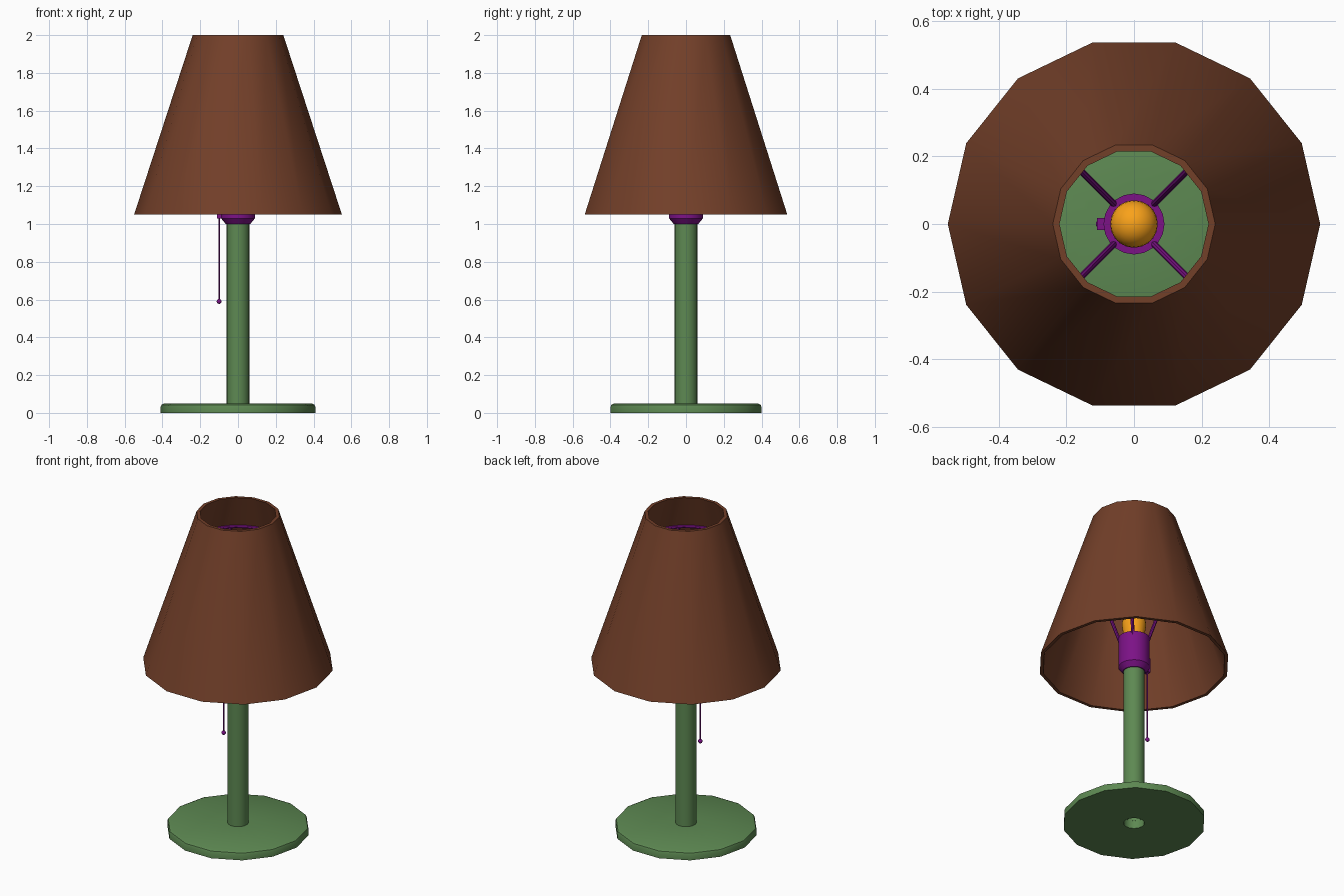
import bpy, bmesh, math
from mathutils import Vector

if "Cube" in bpy.data.objects:
    bpy.data.objects.remove(bpy.data.objects["Cube"])

SIDES = 14


def material(name, rgb):
    m = bpy.data.materials.new(name)
    m.diffuse_color = (*rgb, 1)
    m.use_nodes = True
    m.node_tree.nodes["Principled BSDF"].inputs["Base Color"].default_value = m.diffuse_color
    return m


GREEN = material("green", (0.11, 0.25, 0.085))
BROWN = material("brown", (0.17, 0.05, 0.022))
PURPLE = material("purple", (0.20, 0.006, 0.24))
ORANGE = material("orange", (0.95, 0.36, 0.01))


def finish(obj, name, mat):
    obj.name = name
    obj.data.materials.append(mat)
    bpy.ops.object.select_all(action='DESELECT')
    bpy.context.view_layer.objects.active = obj
    obj.select_set(True)
    bpy.ops.object.shade_smooth_by_angle(angle=math.radians(35))
    return obj


def lathe(name, profile, mat, closed=False, sides=SIDES):
    """Spin an (r, z) profile around the z axis."""
    bm = bmesh.new()
    verts = [bm.verts.new((r, 0, z)) for r, z in profile]
    edges = [bm.edges.new(p) for p in zip(verts, verts[1:])]
    if closed:
        edges.append(bm.edges.new((verts[-1], verts[0])))
    bmesh.ops.spin(bm, geom=verts + edges, cent=(0, 0, 0), axis=(0, 0, 1),
                   angle=math.tau, steps=sides, use_duplicate=False)
    bmesh.ops.remove_doubles(bm, verts=bm.verts, dist=1e-4)
    bmesh.ops.recalc_face_normals(bm, faces=bm.faces)
    me = bpy.data.meshes.new(name)
    bm.to_mesh(me)
    bm.free()
    obj = bpy.data.objects.new(name, me)
    bpy.context.collection.objects.link(obj)
    return finish(obj, name, mat)


def rod(name, a, b, radius, mat, sides=8):
    a, b = Vector(a), Vector(b)
    bpy.ops.mesh.primitive_cylinder_add(vertices=sides, radius=radius,
                                        depth=(b - a).length, location=(a + b) / 2)
    obj = bpy.context.object
    obj.rotation_euler = (b - a).to_track_quat('Z', 'Y').to_euler()
    return finish(obj, name, mat)


# Foot with rounded top edge and a hole for the pole
lathe("base", [(0.06, 0), (0.41, 0), (0.41, 0.03), (0.405, 0.043),
               (0.39, 0.05), (0.06, 0.05)], GREEN)

# Hollow pole
lathe("pole", [(0.06, 0), (0.06, 1.01)], GREEN, sides=20)

# Tapered shade with wall thickness
lathe("shade", [(0.55, 1.05), (0.24, 2.0), (0.22, 2.0), (0.53, 1.05)], BROWN, closed=True)

# Bulb holder with chamfered bottom and open top
lathe("socket", [(0, 1.0), (0.065, 1.0), (0.09, 1.03), (0.09, 1.22),
                 (0.07, 1.22), (0.07, 1.19), (0, 1.19)], PURPLE, sides=20)

# Bulb with domed top
dome = [(0.07 * math.cos(t), 1.31 + 0.07 * math.sin(t))
        for t in (i * math.pi / 12 for i in range(6))]
lathe("bulb", [(0.05, 1.19), (0.06, 1.24)] + dome + [(0, 1.38)], ORANGE, sides=24)

# Four arms from the socket to a ring inside the shade
for i in range(4):
    c = math.cos(math.pi / 4 + i * math.pi / 2)
    s = math.sin(math.pi / 4 + i * math.pi / 2)
    rod(f"shade_arm_{i + 1}", (0.08 * c, 0.08 * s, 1.2),
        (0.28 * c, 0.28 * s, 1.79), 0.01, PURPLE)
bpy.ops.mesh.primitive_torus_add(major_segments=28, minor_segments=8,
                                 major_radius=0.279, minor_radius=0.01,
                                 location=(0, 0, 1.79))
finish(bpy.context.object, "shade_ring", PURPLE)

# Pull switch: housing, chain and bead
bpy.ops.mesh.primitive_cube_add(size=1, location=(-0.095, 0, 1.075))
housing = bpy.context.object
housing.scale = (0.03, 0.036, 0.09)
finish(housing, "switch_housing", PURPLE)
rod("pull_chain", (-0.1, 0, 0.59), (-0.1, 0, 1.04), 0.004, PURPLE)
bpy.ops.mesh.primitive_uv_sphere_add(segments=12, ring_count=8, radius=0.013,
                                     location=(-0.1, 0, 0.59))
finish(bpy.context.object, "pull_bead", PURPLE)
